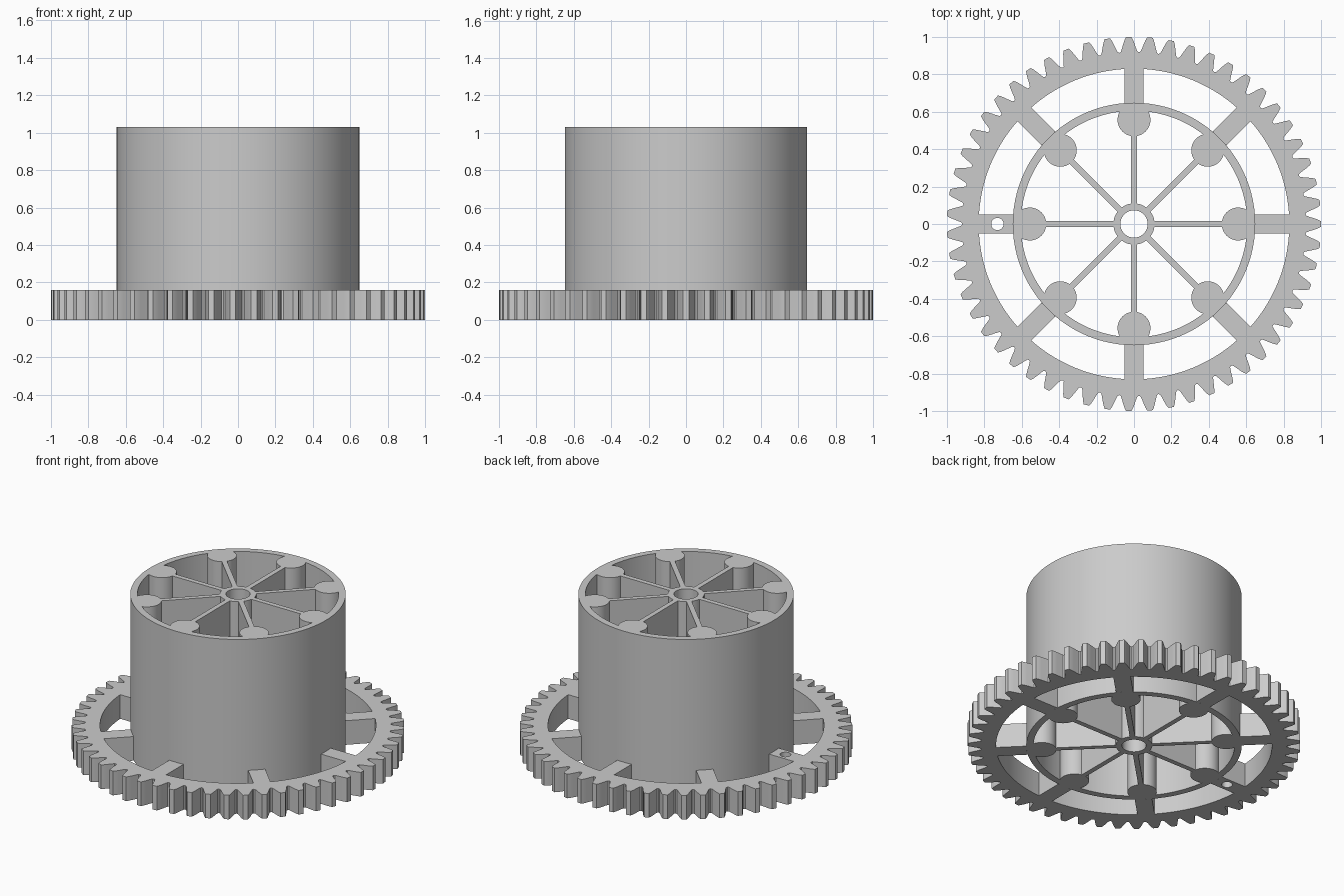
import bpy
from math import sin, cos, asin, acos, atan2, sqrt, pi, tau

if "Cube" in bpy.data.objects:
    bpy.data.objects.remove(bpy.data.objects["Cube"])

TEETH = 55
SPOKES = 8
STEP = tau / SPOKES
PLATE_H, DRUM_H = 0.16, 1.03
RIM_R, DRUM_R, WALL_R = 0.83, 0.648, 0.605
HUB_R, BORE_R = 0.11, 0.073
POST_C, POST_R = 0.557, 0.088
RIB, SPOKE = 0.016, 0.052      # half widths

grey = bpy.data.materials.new("light grey plastic")
grey.use_nodes = True
colour = (0.6, 0.6, 0.6, 1)
grey.diffuse_color = colour
grey.node_tree.nodes["Principled BSDF"].inputs["Base Color"].default_value = colour


def arc(r, a, b, n, cx=0.0):
    """Points on an arc from angle a to b, both ends included."""
    angles = [a + (b - a) * i / n for i in range(n + 1)]
    return [(cx + r * cos(t), r * sin(t)) for t in angles]


def circle(r, n, cx=0.0):
    return arc(r, 0, tau, n, cx)[:-1]


def turn(points, a):
    return [(x * cos(a) - y * sin(a), x * sin(a) + y * cos(a)) for x, y in points]


def plate(name, loops, height):
    """Extrude an outline with holes from the ground up to a height."""
    curve = bpy.data.curves.new(name, "CURVE")
    curve.dimensions = "2D"
    curve.fill_mode = "BOTH"
    curve.extrude = height / 2
    for loop in loops:
        spline = curve.splines.new("POLY")
        spline.points.add(len(loop) - 1)
        for point, (x, y) in zip(spline.points, loop):
            point.co = (x, y, 0, 1)
        spline.use_cyclic_u = True
    curve.materials.append(grey)
    obj = bpy.data.objects.new(name, curve)
    bpy.context.collection.objects.link(obj)
    obj.location.z = height / 2
    bpy.ops.object.select_all(action="DESELECT")
    obj.select_set(True)
    bpy.context.view_layer.objects.active = obj
    bpy.ops.object.convert(target="MESH")
    obj = bpy.context.object
    bpy.ops.object.mode_set(mode="EDIT")
    bpy.ops.mesh.select_all(action="SELECT")
    bpy.ops.mesh.remove_doubles(threshold=0.0001)
    bpy.ops.mesh.normals_make_consistent(inside=False)
    bpy.ops.object.mode_set(mode="OBJECT")
    bpy.ops.object.shade_smooth_by_angle(angle=pi / 7)
    return obj


# Toothed outline: one flank, mirrored, repeated around the rim
flank = [(-0.5, 0.918), (-0.42, 0.922), (-0.35, 0.94),
         (-0.27, 0.965), (-0.2, 0.985), (-0.13, 1.0)]
tooth = flank + [(-f, r) for f, r in reversed(flank[1:])]
teeth = []
for i in range(TEETH):
    for f, r in tooth:
        a = (i + f) * tau / TEETH
        teeth.append((r * cos(a), r * sin(a)))

# Inner opening of the gear ring, with spokes reaching in to the drum
rim_a, root_a = asin(SPOKE / RIM_R), asin(SPOKE / DRUM_R)
bay = arc(DRUM_R, -root_a, root_a, 4) + arc(RIM_R, rim_a, STEP - rim_a, 14)
opening = [p for k in range(SPOKES) for p in turn(bay, k * STEP)]
pin_hole = circle(0.033, 24, -0.73)
plate("gear_ring", [teeth, opening, pin_hole], PLATE_H)

# Drum pocket: half outline beside one rib, mirrored across the bay
meet = acos((WALL_R**2 - POST_C**2 - POST_R**2) / (2 * POST_C * POST_R))
post = arc(POST_R, pi - asin(RIB / POST_R), meet, 14, POST_C)
wall_a = atan2(post[-1][1], post[-1][0])
half = arc(HUB_R, STEP / 2, asin(RIB / HUB_R), 4) + post
half += arc(WALL_R, wall_a, STEP / 2, 7)[1:]
mirrored = turn([(x, -y) for x, y in half], STEP)
pocket = half + mirrored[-2:0:-1]
pockets = [turn(pocket, k * STEP) for k in range(SPOKES)]
plate("ribbed_drum", [circle(DRUM_R, 96), circle(BORE_R, 40)] + pockets, DRUM_H)
